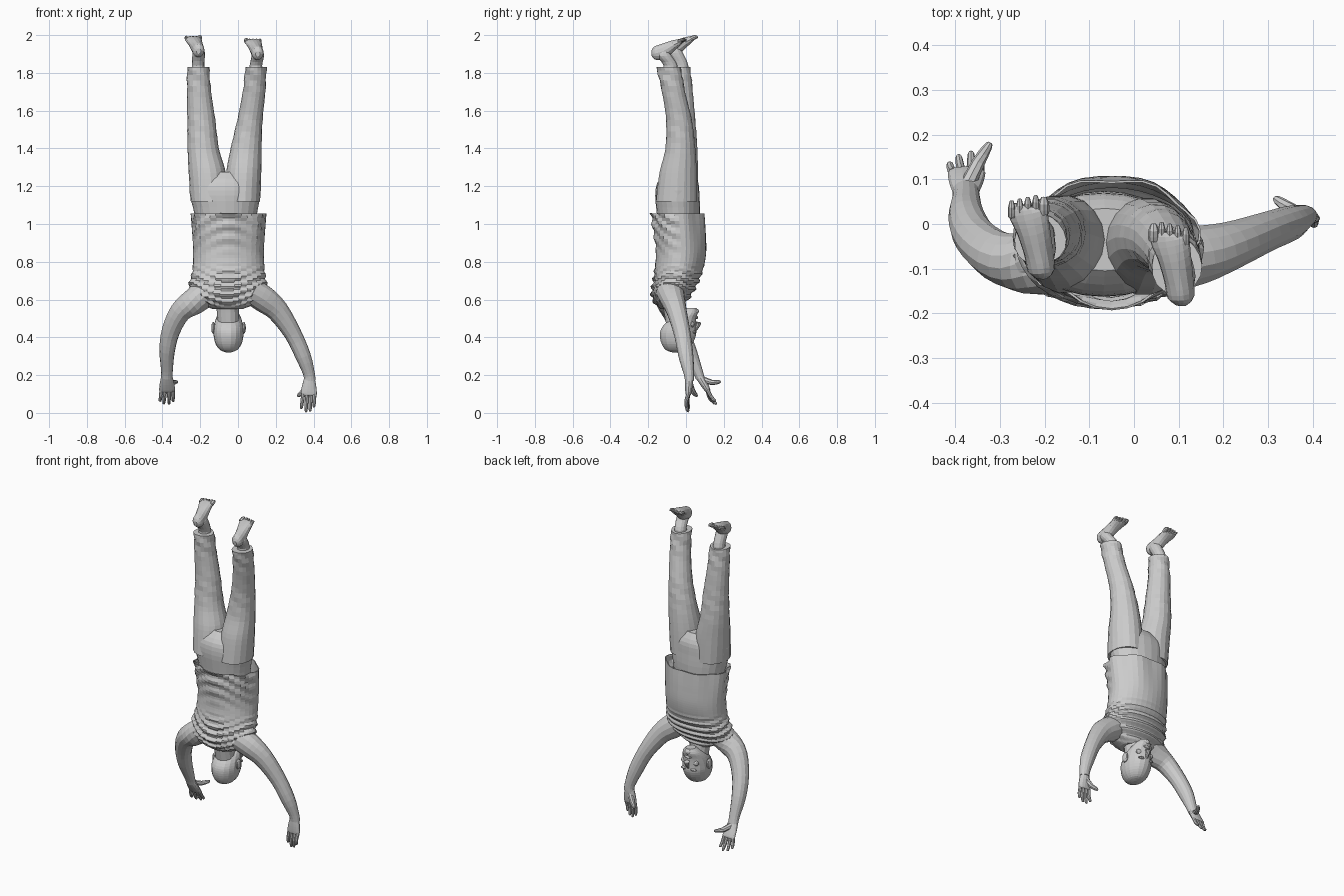
import bpy, bmesh
from math import sin, cos, pi
from mathutils import Vector


def spline(secs, per):
    """Catmull-Rom resampling of (x, y, z, ru, rv) sections."""
    p = [Vector(s) for s in secs]
    out = []
    for i in range(len(p) - 1):
        a, b, c, d = p[max(i - 1, 0)], p[i], p[i + 1], p[min(i + 2, len(p) - 1)]
        for k in range(per):
            t = k / per
            out.append(0.5 * (2 * b + (c - a) * t + (2 * a - 5 * b + 4 * c - d) * t * t
                              + (3 * b - a - 3 * c + d) * t ** 3))
    return out + [p[-1]]


def loft(bm, secs, n=14, per=3, level=False, fold=None, cap_start=True):
    """Skin elliptical rings along a path; level keeps rings horizontal."""
    s = spline(secs, per)
    rings = []
    for i, q in enumerate(s):
        c = Vector(q[:3])
        if level:
            u, v = Vector((1, 0, 0)), Vector((0, 1, 0))
        else:
            t = (Vector(s[min(i + 1, len(s) - 1)][:3]) - Vector(s[max(i - 1, 0)][:3])).normalized()
            u = Vector((1, 0, 0))
            u = (u - t * u.dot(t)).normalized()
            v = t.cross(u)
        ring = []
        for j in range(n):
            a = 2 * pi * j / n
            d = u * cos(a) * q[3] + v * sin(a) * q[4]
            if fold:
                d += d.normalized() * fold(a, c.z)
            ring.append(bm.verts.new(c + d))
        rings.append(ring)
    for r0, r1 in zip(rings, rings[1:]):
        for j in range(n):
            k = (j + 1) % n
            bm.faces.new((r0[j], r0[k], r1[k], r1[j]))
    if cap_start:
        bm.faces.new(rings[0][::-1])
    bm.faces.new(rings[-1])


def ball(bm, c, r):
    g = bmesh.ops.create_uvsphere(bm, u_segments=10, v_segments=7, radius=1)
    for v in g["verts"]:
        v.co = Vector(c) + Vector((v.co.x * r[0], v.co.y * r[1], v.co.z * r[2]))


def finish(bm, name):
    bmesh.ops.recalc_face_normals(bm, faces=bm.faces)
    me = bpy.data.meshes.new(name)
    bm.to_mesh(me)
    bm.free()
    ob = bpy.data.objects.new(name, me)
    bpy.context.collection.objects.link(ob)
    return ob


def part(name, secs, **kw):
    bm = bmesh.new()
    loft(bm, secs, **kw)
    return finish(bm, name)


# Shirt: open loose hem at the top, gathered folds at the shoulders
def shirt_fold(a, z):
    gather = max(0, min(1, (0.80 - z) / 0.1)) * min(1, max(0, (z - 0.55) / 0.03))
    loose = max(0, (z - 0.8) / 0.25)
    f = 0.008 * gather * sin(150 * (z - 0.05 * cos(a) ** 2) + 2 * sin(3 * a))
    if sin(a) < 0:
        f += 0.008 * loose * sin(90 * (z + 0.12 * cos(a) ** 2))
    return f + 0.006 * loose * sin(7 * a)


shirt = part("shirt", [
    (-.05, -.04, 1.055, .198, .142), (-.05, -.03, .95, .192, .138),
    (-.05, -.025, .85, .187, .133), (-.05, -.04, .75, .192, .128),
    (-.055, -.062, .67, .205, .118), (-.06, -.078, .62, .195, .105),
    (-.055, -.083, .575, .135, .08), (-.055, -.075, .55, .08, .06)],
    n=36, per=7, level=True, fold=shirt_fold, cap_start=False)
thick = shirt.modifiers.new("cloth", "SOLIDIFY")
thick.thickness = 0.005


# Trousers: pelvis and two legs
def cloth_fold(a, z):
    w = max(0, 1 - abs(z - 1.78) / 0.12) + 0.5 * max(0, 1 - abs(z - 1.5) / 0.15)
    return 0.004 * w * sin(70 * z + 3 * a)


part("trouser_seat", [
    (-.065, -.04, .90, .15, .10), (-.065, -.04, 1.05, .165, .114),
    (-.068, -.046, 1.15, .186, .117), (-.068, -.043, 1.22, .182, .108),
    (-.065, -.035, 1.275, .11, .07)], n=24, level=True)
legs = {
    "left": [(-.155, -.045, 1.12, .095, .11), (-.163, -.035, 1.27, .098, .10),
             (-.184, -.022, 1.40, .083, .083), (-.194, -.02, 1.55, .074, .07),
             (-.206, -.025, 1.70, .064, .062), (-.211, -.035, 1.83, .058, .058)],
    "right": [(.022, -.05, 1.12, .095, .11), (.030, -.042, 1.27, .093, .10),
              (.043, -.03, 1.40, .082, .08), (.063, -.037, 1.55, .067, .069),
              (.085, -.066, 1.70, .06, .062), (.095, -.092, 1.83, .056, .065)]}
feet = {"left": ((-.208, -.122, 1.915), -.03), "right": ((.105, -.182, 1.90), -.025)}
for side, secs in legs.items():
    part("trouser_leg_" + side, secs, n=18, per=5, level=True, fold=cloth_fold)

    # Ankle, foot and toes, soles up
    (hx, hy, hz), skew = feet[side]
    cx, cy = secs[-1][:2]
    bm = bmesh.new()
    loft(bm, [(cx, cy, 1.78, .04, .042), (cx, cy + .01, 1.84, .033, .038),
              (hx, hy + .065, hz - .01, .033, .042), (hx, hy + .06, hz + .02, .025, .03)],
         level=True)
    loft(bm, [(hx + skew * k, hy + y, hz + z, ru, rv) for k, y, z, ru, rv in (
        (0, 0, 0, .012, .015), (0, .018, .003, .03, .036), (.2, .06, .015, .033, .04),
        (.6, .11, .044, .038, .028), (1, .15, .064, .044, .016), (1, .163, .068, .036, .009))])
    out = -1 if side == "left" else 1
    for i in range(5):
        x = hx + skew + out * (i - 2) * .018
        r = .012 if i == 0 else .008
        y = hy + .15 - abs(i - 1) * .004
        loft(bm, [(x, y, hz + .065, r, r), (x, y + .022, hz + .074, r, r),
                  (x, y + .036, hz + .073, r * .5, r * .5)], n=8, per=2)
    finish(bm, "foot_" + side)

# Arms reaching down
part("arm_left", [
    (-.17, -.085, .63, .07, .075), (-.24, -.088, .585, .07, .068),
    (-.305, -.072, .535, .058, .056), (-.355, -.03, .435, .049, .046),
    (-.375, .015, .33, .041, .042), (-.376, .06, .225, .031, .028),
    (-.377, .075, .185, .03, .024)])
part("arm_right", [
    (.07, -.085, .645, .07, .075), (.14, -.07, .60, .072, .066),
    (.21, -.05, .54, .06, .054), (.29, -.02, .42, .046, .045),
    (.345, 0, .30, .041, .04), (.375, .015, .21, .031, .028),
    (.38, .018, .17, .031, .024)])


# Hands: palm, four spread fingers and a thumb
def hand(name, wrist, palm, tips, thumb, r=.0095):
    w, p = Vector(wrist), Vector(palm)
    bm = bmesh.new()
    m = w.lerp(p, .5)
    e = p + (p - w) * .12
    loft(bm, [(*w, .029, .022), (*m, .038, .02), (*p, .042, .015), (*e, .034, .008)])
    for i, tip in enumerate(tips):
        t = Vector(tip)
        b = p + Vector(((i - 1.5) * .02, 0, 0))
        k = b.lerp(t, .55) + Vector((0, -.005, 0))
        loft(bm, [(*b, r * 1.1, r * 1.1), (*k, r, r), (*b.lerp(t, .93), r * .8, r * .8),
                  (*t, r * .4, r * .4)], n=8, per=2)
    t = Vector(thumb)
    loft(bm, [(*w.lerp(p, .2), .018, .018), (*m.lerp(t, .5), .015, .014),
              (*m.lerp(t, .9), .01, .01), (*t, .005, .005)], n=8, per=2)
    finish(bm, name)


hand("hand_left", (-.377, .07, .195), (-.375, .115, .12),
     [(-.413, .135, .06), (-.393, .152, .047), (-.365, .16, .045), (-.343, .155, .06)],
     (-.322, .182, .165))
hand("hand_right", (.378, .017, .18), (.375, .012, .10),
     [(.335, .015, .022), (.36, .01, .004), (.382, .005, .008), (.402, 0, .03)],
     (.315, .058, .088))

# Neck and upside-down head
part("neck", [(-.055, -.08, .66, .075, .07), (-.055, -.065, .57, .06, .06),
              (-.05, -.045, .46, .058, .06)], level=True)
bm = bmesh.new()
loft(bm, [(-.05, -.055, .321, .015, .02), (-.05, -.052, .333, .045, .055),
          (-.05, -.048, .365, .069, .082), (-.05, -.043, .41, .079, .097),
          (-.05, -.038, .45, .078, .092), (-.05, -.018, .495, .069, .072),
          (-.05, .012, .53, .052, .05), (-.05, .025, .555, .028, .03)],
     n=18, level=True)
for sx in (-1, 1):
    ball(bm, (-.05 + sx * .081, -.04, .45), (.011, .022, .032))
    ball(bm, (-.05 + sx * .03, .044, .428), (.024, .012, .008))
    ball(bm, (-.05 + sx * .04, .032, .468), (.02, .014, .016))
loft(bm, [(-.05, .045, .43, .008, .008), (-.05, .064, .463, .012, .012),
          (-.05, .066, .477, .017, .013), (-.05, .05, .483, .012, .008)], n=8, level=True)
ball(bm, (-.05, .052, .505), (.024, .012, .009))
ball(bm, (-.05, .05, .537), (.022, .018, .017))
finish(bm, "head")
